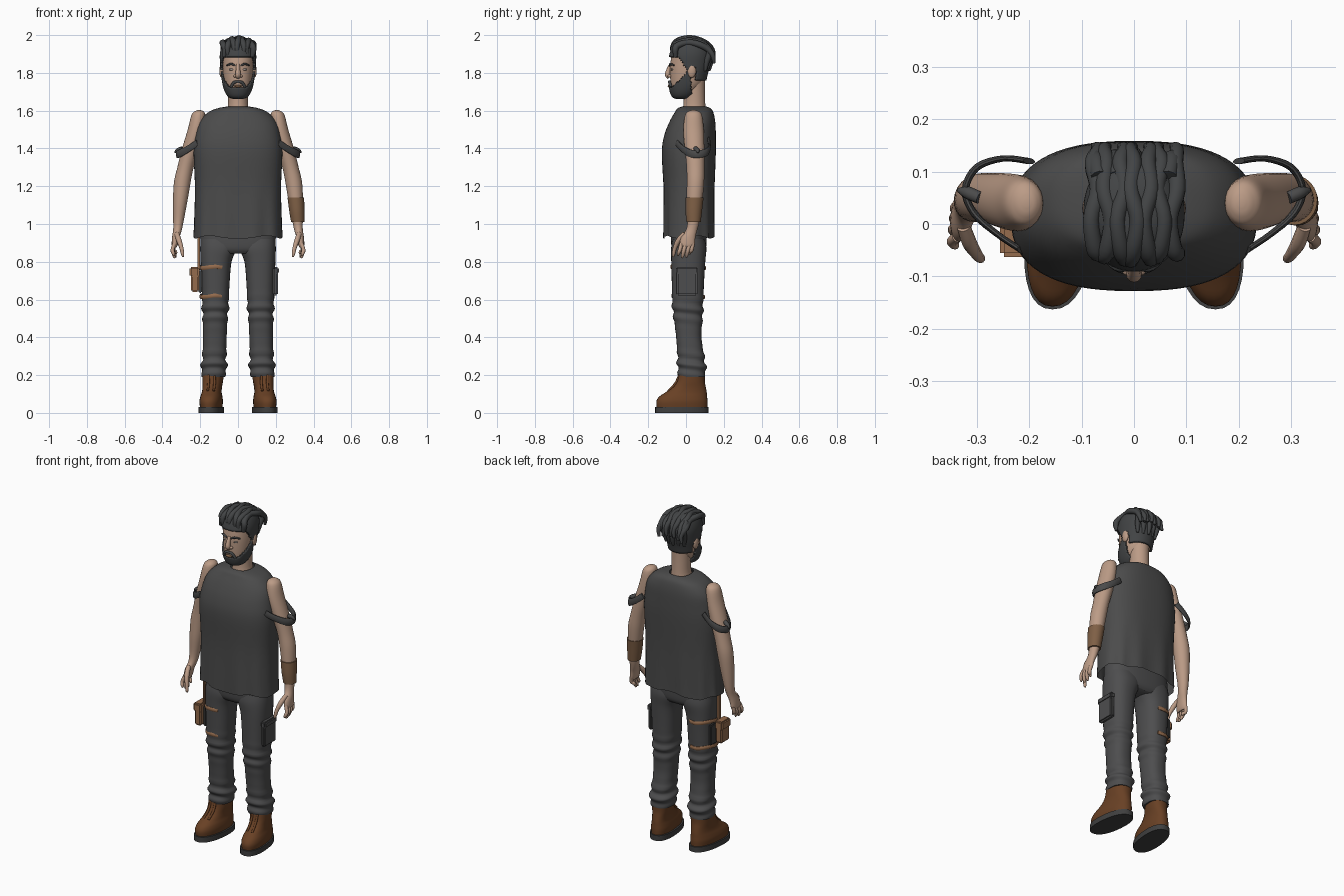
import bpy, bmesh, math
from mathutils import Vector

if "Cube" in bpy.data.objects:
    bpy.data.objects.remove(bpy.data.objects["Cube"])


def mat(name, r, g, b):
    m = bpy.data.materials.new(name)
    m.diffuse_color = (r, g, b, 1)
    m.use_nodes = True
    m.node_tree.nodes["Principled BSDF"].inputs["Base Color"].default_value = m.diffuse_color
    return m


SKIN = mat("skin", .50, .33, .24)
SHIRT = mat("charcoal_cloth", .07, .07, .07)
PANTS = mat("dark_grey_denim", .075, .075, .077)
HAIR = mat("black_hair", .055, .058, .06)
BOOT = mat("brown_leather", .14, .052, .018)
SOLE = mat("dark_rubber", .05, .05, .05)
TAN = mat("tan_leather", .30, .15, .075)
WRAP = mat("wrist_leather", .21, .115, .06)
EYE = mat("eye_grey", .35, .31, .28)


def finish(name, bm, m, angle=50):
    bmesh.ops.recalc_face_normals(bm, faces=bm.faces)
    me = bpy.data.meshes.new(name)
    bm.to_mesh(me)
    bm.free()
    me.materials.append(m)
    ob = bpy.data.objects.new(name, me)
    bpy.context.collection.objects.link(ob)
    bpy.ops.object.select_all(action='DESELECT')
    ob.select_set(True)
    bpy.context.view_layer.objects.active = ob
    bpy.ops.object.shade_smooth_by_angle(angle=math.radians(angle))
    return ob


def spline(pts, steps):
    """Catmull-Rom interpolation of equal-length tuples."""
    out, n = [], len(pts)
    for i in range(n - 1):
        p = [pts[max(0, min(n - 1, i + k))] for k in (-1, 0, 1, 2)]
        for s in range(steps):
            t = s / steps
            out.append([.5 * (2 * b + (c - a) * t + (2 * a - 5 * b + 4 * c - d) * t * t
                              + (3 * b - a - 3 * c + d) * t ** 3) for a, b, c, d in zip(*p)])
    return out + [list(pts[-1])]


def skin_rings(rings, caps, closed=False):
    bm = bmesh.new()
    vs = [[bm.verts.new(p) for p in r] for r in rings]
    n = len(vs[0])
    for i in range(len(vs) if closed else len(vs) - 1):
        a, b = vs[i], vs[(i + 1) % len(vs)]
        for j in range(n):
            bm.faces.new((a[j], a[(j + 1) % n], b[(j + 1) % n], b[j]))
    if caps and not closed:
        bm.faces.new(vs[0])
        bm.faces.new(vs[-1])
    return bm


def loft(name, secs, m, s=1, n=2.3, seg=32, steps=4, caps=True, warp=None):
    """Stack of superellipse rings; sections are (z, x0, x1, y0, y1)."""
    rings = []
    for z, x0, x1, y0, y1 in spline(secs, steps):
        ring = []
        for j in range(seg):
            a = 2 * math.pi * j / seg
            c, d = math.cos(a), math.sin(a)
            p = Vector(((x0 + x1) / 2 + (x1 - x0) / 2 * math.copysign(abs(c) ** (2 / n), c),
                        (y0 + y1) / 2 + (y1 - y0) / 2 * math.copysign(abs(d) ** (2 / n), d), z))
            if warp:
                p = warp(p, a)
            ring.append((p.x * s, p.y, p.z))
        rings.append(ring)
    return finish(name, skin_rings(rings, caps), m)


def tube(name, pts, m, s=1, up=(1, 0, 0), aspect=1, seg=10, steps=4, closed=False):
    """Tube along (x, y, z, radius) points; aspect stretches it along the up side."""
    if closed:
        pts = pts + [pts[0]]
    path = spline(pts, steps)
    if closed:
        path.pop()
    rings, n = [], len(path)
    for i, p in enumerate(path):
        a, b = (path[i - 1], path[(i + 1) % n]) if closed else (path[max(i - 1, 0)], path[min(i + 1, n - 1)])
        t = (Vector(b[:3]) - Vector(a[:3])).normalized()
        u = t.cross(Vector(up)).normalized()
        w = u.cross(t).normalized()
        ring = []
        for j in range(seg):
            g = 2 * math.pi * j / seg
            q = Vector(p[:3]) + u * p[3] * math.cos(g) + w * p[3] * aspect * math.sin(g)
            ring.append((q.x * s, q.y, q.z))
        rings.append(ring)
    return finish(name, skin_rings(rings, True, closed), m)


def ball(name, c, r, m):
    bm = bmesh.new()
    bmesh.ops.create_uvsphere(bm, u_segments=16, v_segments=10, radius=1)
    for v in bm.verts:
        v.co = Vector(c) + Vector(v.co[k] * r[k] for k in range(3))
    return finish(name, bm, m)


def box(name, lo, hi, m, bevel=.008):
    bm = bmesh.new()
    bmesh.ops.create_cube(bm, size=1)
    for v in bm.verts:
        v.co = [lo[k] + (hi[k] - lo[k]) * (v.co[k] + .5) for k in range(3)]
    bmesh.ops.bevel(bm, geom=bm.edges[:], offset=bevel, segments=2, affect='EDGES')
    return finish(name, bm, m, 35)


def shell(name, src, rule, thick, m):
    """Thick layer over those faces of src which satisfy the rule."""
    bm = bmesh.new()
    bm.from_mesh(src.data)
    bmesh.ops.delete(bm, geom=[f for f in bm.faces if not rule(f.calc_center_median())], context='FACES')
    me = bpy.data.meshes.new(name)
    bm.to_mesh(me)
    bm.free()
    me.materials.clear()
    me.materials.append(m)
    ob = bpy.data.objects.new(name, me)
    bpy.context.collection.objects.link(ob)
    mod = ob.modifiers.new("thickness", 'SOLIDIFY')
    mod.thickness, mod.offset = thick, 1


# Shirt with a wavy hem
def hem(p, a):
    k = max(0, (1.25 - p.z) / .32)
    p.x *= 1 + .012 * k * math.sin(9 * a)
    p.y += .005 * k * math.sin(11 * a)
    p.z += .008 * k * k * math.sin(5 * a)
    return p


shirt_secs = [(.93, .235, -.12, .15), (1.0, .232, -.12, .15), (1.2, .228, -.12, .152), (1.38, .235, -.128, .158),
              (1.47, .225, -.115, .158), (1.54, .205, -.088, .155), (1.59, .16, -.06, .145),
              (1.612, .11, -.045, .13), (1.622, .06, -.02, .108)]
loft("shirt", [(z, -r, r, a, b) for z, r, a, b in shirt_secs], SHIRT, n=2.5, seg=64, caps=False, warp=hem)

# Hips
loft("hips", [(.845, -.15, .15, -.06, .09), (.87, -.19, .19, -.075, .105), (.93, -.2, .2, -.08, .11),
              (1.04, -.19, .19, -.08, .11)], PANTS, n=2.6)


# Trouser folds gather at the knee and ankle
def folds(p, a):
    k = math.exp(-((p.z - .54) / .06) ** 2) + 1.3 * math.exp(-((p.z - .26) / .06) ** 2)
    w = .006 * k * math.sin(p.z * 105 + 1.2 * math.sin(a))
    p.x += w * math.cos(a)
    p.y += w * math.sin(a)
    return p


def toe_out(p, a):
    p.x -= .1 * p.y
    return p


for s, side in ((-1, "right"), (1, "left")):
    loft(side + "_trouser_leg", [(.19, .07, .19, -.04, .1), (.23, .06, .195, -.045, .105), (.28, .062, .19, -.045, .1),
         (.4, .06, .185, -.052, .082), (.5, .055, .187, -.065, .088), (.56, .05, .19, -.072, .09),
         (.68, .045, .193, -.075, .095), (.8, .034, .198, -.078, .102), (.87, .006, .2, -.079, .108),
         (.92, .004, .198, -.07, .1)], PANTS, s, n=2.4, steps=8, warp=folds)
    # Boot and sole
    loft(side + "_boot", [(.03, .083, .197, -.155, .113), (.06, .08, .2, -.157, .114), (.085, .083, .196, -.143, .112),
         (.108, .088, .19, -.11, .11), (.135, .088, .188, -.072, .105), (.165, .083, .19, -.05, .1),
         (.205, .078, .192, -.04, .1)], BOOT, s, warp=toe_out)
    loft(side + "_sole", [(0, .073, .205, -.163, .12), (.032, .073, .205, -.163, .12)], SOLE, s, steps=1, warp=toe_out)
    for dx in (-.016, .016):
        tube(side + "_boot_tongue_edge", [(.14 + dx, -.036, .2, .006), (.14 + dx, -.056, .155, .007),
             (.145 + dx, -.095, .115, .006)], BOOT, s)
    # Arm
    arm_secs = [(1.603, .205, .04, .006, .007), (1.597, .206, .04, .022, .027), (1.575, .21, .04, .037, .045),
                (1.5, .222, .04, .044, .054), (1.4, .25, .045, .046, .052), (1.3, .278, .05, .043, .047),
                (1.22, .295, .05, .044, .046), (1.12, .306, .045, .038, .041), (1.02, .315, .04, .028, .032),
                (.97, .32, .03, .023, .03), (.93, .329, .012, .02, .038), (.89, .335, .006, .016, .04),
                (.876, .336, .005, .01, .034)]
    loft(side + "_arm", [(z, x - a, x + a, y - b, y + b) for z, x, y, a, b in arm_secs], SKIN, s, n=2, seg=24)
    # Fingers and thumb
    for i, y in enumerate((-.025, -.003, .018, .037)):
        tip = (.832, .82, .822, .84)[i]
        tube(side + "_finger", [(.337, y, .895, .010), (.347 - .002 * i, y - .008, .862, .0105),
             (.342 - .004 * i, y - .015, tip + .012, .009), (.338 - .004 * i, y - .017, tip, .004)], SKIN, s)
    tube(side + "_thumb", [(.325, -.005, .95, .013), (.313, -.038, .915, .014), (.3, -.058, .875, .011),
         (.293, -.066, .84, .009), (.291, -.067, .825, .004)], SKIN, s)
    # Torn sleeve band hanging around the arm
    tube(side + "_sleeve_band", [(.215, -.05, 1.43, .006), (.26, -.02, 1.40, .006), (.305, .02, 1.375, .007),
         (.322, .065, 1.37, .007), (.3, .108, 1.38, .007), (.25, .125, 1.41, .006), (.2, .12, 1.45, .006)],
         SHIRT, s, up=(0, 0, 1), aspect=3)
    tube(side + "_sleeve_tatter", [(.295, .05, 1.40, .012), (.318, .06, 1.39, .012), (.335, .065, 1.378, .004)], SHIRT, s)

# Wrist wrap on the left forearm
loft("wrist_wrap", [(1.01, .281, .352, .002, .078), (1.07, .271, .352, -.003, .085), (1.14, .262, .35, -.002, .093)],
     WRAP, n=2, seg=24)

# Neck and head
loft("neck", [(1.57, -.07, .07, -.03, .11), (1.62, -.054, .054, -.015, .103), (1.7, -.052, .052, -.012, .1),
              (1.76, -.055, .055, -.02, .1)], SKIN, n=2)
head_secs = [(1.672, .02, -.045, 0), (1.68, .043, -.065, .025), (1.705, .06, -.076, .055), (1.745, .072, -.082, .088),
             (1.8, .079, -.084, .104), (1.845, .082, -.083, .116), (1.9, .083, -.074, .12), (1.945, .07, -.055, .108),
             (1.967, .045, -.025, .08), (1.973, .012, .01, .04)]
head = loft("head", [(z, -r, r, a, b) for z, r, a, b in head_secs], SKIN, n=2.15, seg=72, steps=6)


# Hairline drops in front of the ear and again toward the nape
def hairline(c):
    if c.y < -.035:
        return c.z > 1.878
    if c.y < .02:
        return c.z > 1.878 - 1.4 * (c.y + .035)
    return c.z > (1.83 if c.y < .05 else 1.765)


shell("hair_cap", head, hairline, .013, HAIR)
shell("beard", head, lambda c: c.y < .025 and c.z < min(1.805, 1.722 + 1.1 * max(0, c.y + .07)), .011, HAIR)

# Twisted hair strands swept from the fringe to the back
for i in range(7):
    x = (i - 3) * .025
    d = .010 * abs(i - 3) ** 1.4 / 2
    w = .007 * (-1) ** i
    tube("hair_strand", [(x, -.066 + d / 2, 1.885, .011), (x + w, -.068 + d / 2, 1.935 - d / 2, .016),
         (x, -.045, 1.968 - d, .017), (x - w, .01, 1.984 - d, .016), (x + w, .065, 1.975 - d, .017),
         (x * 1.05, .115, 1.95 - d, .016), (x + w, .142, 1.915 - d, .013), (x, .148, 1.875 - d, .008)], HAIR)
for i in range(5):
    x = (i - 2) * .033
    tube("back_lock", [(x, .09, 1.955, .016), (x * 1.1, .125, 1.915, .017), (x, .13 - abs(x) * .3, 1.86, .015),
         (x * .9, .122 - abs(x) * .3, 1.81, .007)], HAIR)

# Face
tube("nose", [(0, -.08, 1.845, .009), (0, -.092, 1.815, .012), (0, -.097, 1.79, .015), (0, -.088, 1.777, .012)], SKIN)
ball("lips", (0, -.088, 1.73), (.02, .009, .007), WRAP)
for s, side in ((-1, "right"), (1, "left")):
    ball(side + "_ear", (.086 * s, .03, 1.81), (.013, .023, .036), SKIN)
    ball(side + "_nostril", (.014 * s, -.086, 1.783), (.01, .012, .008), SKIN)
    ball(side + "_eye", (.034 * s, -.073, 1.818), (.014, .008, .006), EYE)
    tube(side + "_eyebrow", [(.014, -.087, 1.838, .004), (.035, -.083, 1.847, .006), (.06, -.063, 1.84, .004)],
         HAIR, s, up=(0, 0, 1))
    tube(side + "_moustache", [(0, -.087, 1.752, .007), (.02, -.087, 1.75, .008), (.037, -.08, 1.725, .008)],
         HAIR, s, up=(0, 0, 1))

# Thigh rig on the right leg: straps, panel, hanging strap and pouch
for z, t in ((.77, 0), (.617, -.005)):
    arc = [math.radians(70 + 25 * k) for k in range(10)]
    tube("thigh_strap", [(-.12 + (.084 + t) * math.cos(a), .012 + (.09 + t) * math.sin(a),
         z + .004 * math.sin(3 * a), .005) for a in arc], TAN, up=(0, 0, 1), aspect=2.2)
box("holster_panel", (-.209, -.035, .635), (-.19, .06, .755), SOLE, .005)
box("pouch", (-.25, -.06, .64), (-.207, .02, .765), TAN)
box("pouch_flap", (-.256, -.063, .72), (-.205, .023, .772), TAN)
box("hanging_strap", (-.214, -.03, .76), (-.202, -.005, .96), TAN, .003)

# Cargo pocket on the left leg
box("cargo_pocket", (.185, -.05, .622), (.213, .06, .765), PANTS)
box("cargo_pocket_flap", (.185, -.054, .735), (.218, .064, .772), PANTS)
